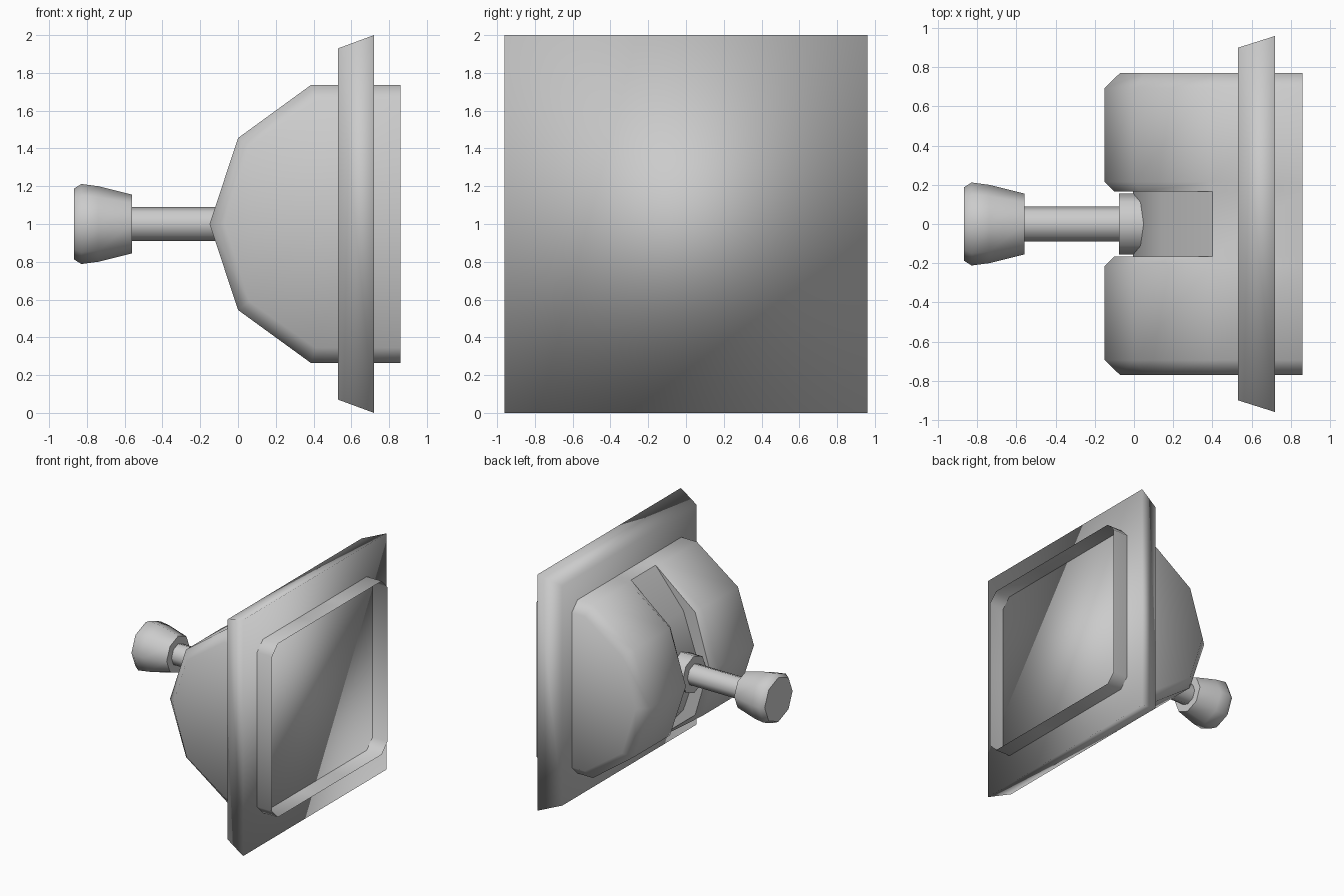
import bpy, bmesh, math

if "Cube" in bpy.data.objects:
    bpy.data.objects.remove(bpy.data.objects["Cube"])


def finish(name, bm, angle=None):
    bmesh.ops.remove_doubles(bm, verts=bm.verts[:], dist=0.0005)
    bmesh.ops.recalc_face_normals(bm, faces=bm.faces[:])
    me = bpy.data.meshes.new(name)
    bm.to_mesh(me)
    bm.free()
    ob = bpy.data.objects.new(name, me)
    bpy.context.collection.objects.link(ob)
    bpy.ops.object.select_all(action='DESELECT')
    ob.select_set(True)
    bpy.context.view_layer.objects.active = ob
    if angle is None:
        bpy.ops.object.shade_smooth()
    else:
        bpy.ops.object.shade_smooth_by_angle(angle=math.radians(angle))
    return ob


def loft(rings, closed, cap_ends):
    """Join matching rings of points with quads."""
    bm = bmesh.new()
    rows = [[bm.verts.new(p) for p in ring] for ring in rings]
    n = len(rows[0])
    for a, b in zip(rows, rows[1:]):
        for i in range(n if closed else n - 1):
            j = (i + 1) % n
            bm.faces.new((a[i], a[j], b[j], b[i]))
    if cap_ends:
        bm.faces.new(rows[0])
        bm.faces.new(rows[-1])
    return bm


# wall plate: square slab, slightly narrower on the lever side
def square(x, hy, hz):
    return [(x, -hy, 1 - hz), (x, hy, 1 - hz), (x, hy, 1 + hz), (x, -hy, 1 + hz)]


finish("wall_plate", loft([square(0.53, 0.90, 0.93), square(0.72, 0.96, 1.0)], True, True))


# housing: faceted half-profiles (x, height above centre), open at the back
FULL = [(-0.15, 0), (0, 0.455), (0.385, 0.735), (0.86, 0.735)]
SIDE = [(-0.07, 0), (0.06, 0.41), (0.41, 0.655), (0.86, 0.655)]
LIP = [(-0.10, 0), (0.03, 0.435), (0.40, 0.735), (0.86, 0.735)]
FLOOR = [(-0.005, 0), (0.14, 0.42), (0.40, 0.735), (0.86, 0.735)]


def section(half, y):
    low = [(x, y, 1 - h) for x, h in reversed(half)]
    return low + [(x, y, 1 + h) for x, h in half[1:]]


side = [(SIDE, 0.772), (FULL, 0.695), (FULL, 0.215), (LIP, 0.165), (FLOOR, 0.165)]
rings = [section(p, -y) for p, y in side] + [section(p, y) for p, y in reversed(side)]
finish("housing", loft(rings, False, True), 50)


# lever parts: eight-sided turned shapes along x
def turned(name, profile):
    rings = [[(x, r * math.cos(k * math.pi / 4), 1 + r * math.sin(k * math.pi / 4))
              for k in range(8)] for x, r in profile]
    finish(name, loft(rings, True, True), 50)


turned("lever_collar", [(-0.077, 0.157), (0.10, 0.157)])
turned("lever_shaft", [(-0.60, 0.09), (0.0, 0.09)])
turned("lever_knob", [(-0.56, 0.155), (-0.74, 0.20), (-0.83, 0.212), (-0.868, 0.187)])
